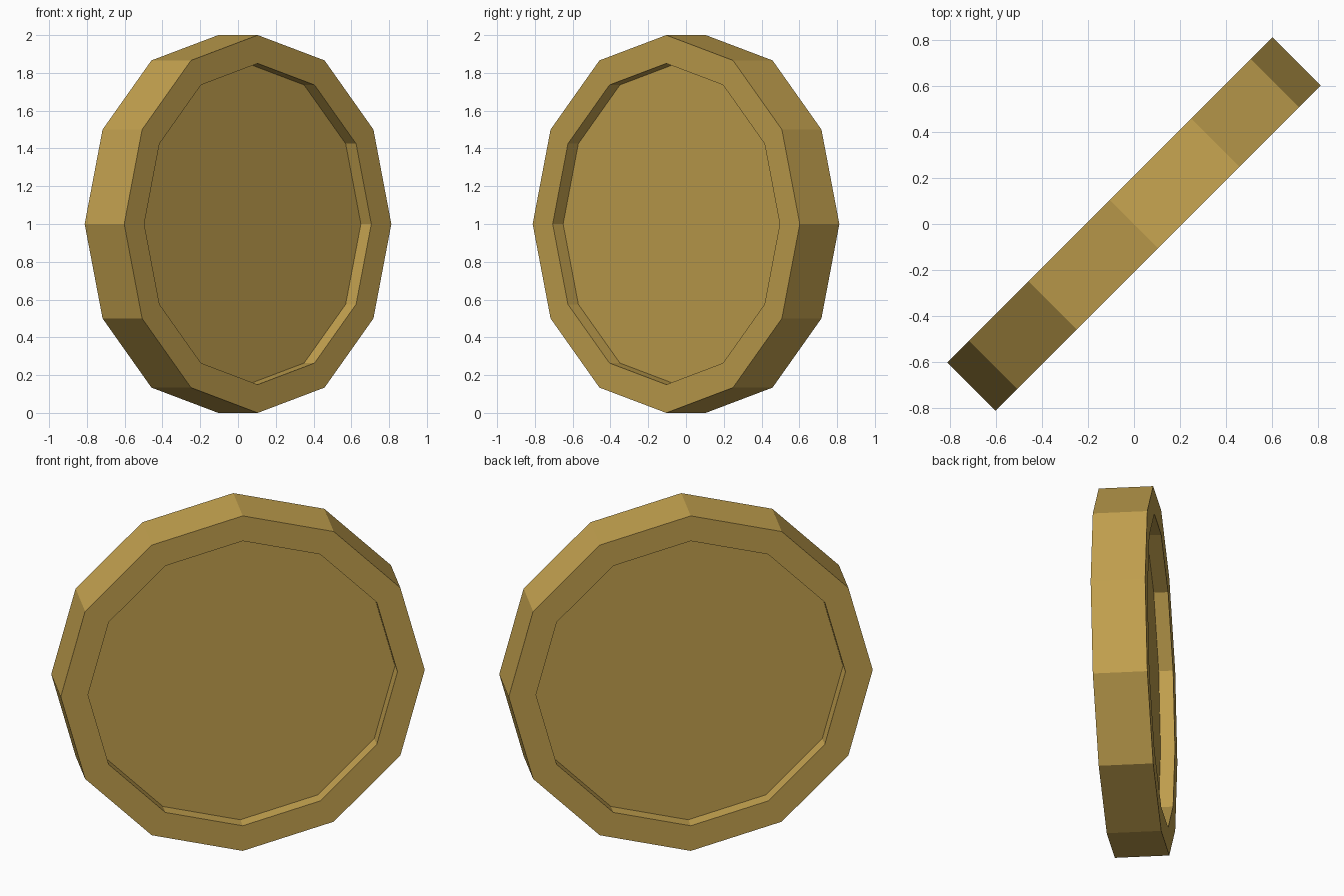
import bpy, bmesh, math
from mathutils import Matrix

if "Cube" in bpy.data.objects:
    bpy.data.objects.remove(bpy.data.objects["Cube"])

SIDES = 12
HALF = 0.148      # half thickness of the rim
FLOOR = 0.07      # distance of each recessed face from the middle
R_OUT, R_IN = 1.0, 0.85

gold = bpy.data.materials.new("antique gold")
gold.diffuse_color = (0.55, 0.36, 0.078, 1)
gold.use_nodes = True
gold.node_tree.nodes["Principled BSDF"].inputs["Base Color"].default_value = gold.diffuse_color

bm = bmesh.new()


def ring(radius, offset):
    """Twelve points round the x axis, with one point at the top."""
    return [bm.verts.new((offset,
                          radius * math.sin(2 * math.pi * i / SIDES),
                          radius * math.cos(2 * math.pi * i / SIDES)))
            for i in range(SIDES)]


# Coin: recessed face, inner wall, flat rim, outer edge, then the same on the back
profile = [(R_IN, FLOOR), (R_IN, HALF), (R_OUT, HALF),
           (R_OUT, -HALF), (R_IN, -HALF), (R_IN, -FLOOR)]
rings = [ring(r, x) for r, x in profile]
for a, b in zip(rings, rings[1:]):
    for i in range(SIDES):
        j = (i + 1) % SIDES
        bm.faces.new((a[i], a[j], b[j], b[i]))
bm.faces.new(rings[0])
bm.faces.new(rings[-1])
bmesh.ops.recalc_face_normals(bm, faces=bm.faces)

# Stand on the ground, turned 45 degrees
bm.transform(Matrix.Translation((0, 0, 1)) @ Matrix.Rotation(math.radians(-45), 4, 'Z'))

mesh = bpy.data.meshes.new("coin")
bm.to_mesh(mesh)
bm.free()
mesh.materials.append(gold)
coin = bpy.data.objects.new("coin", mesh)
bpy.context.collection.objects.link(coin)
